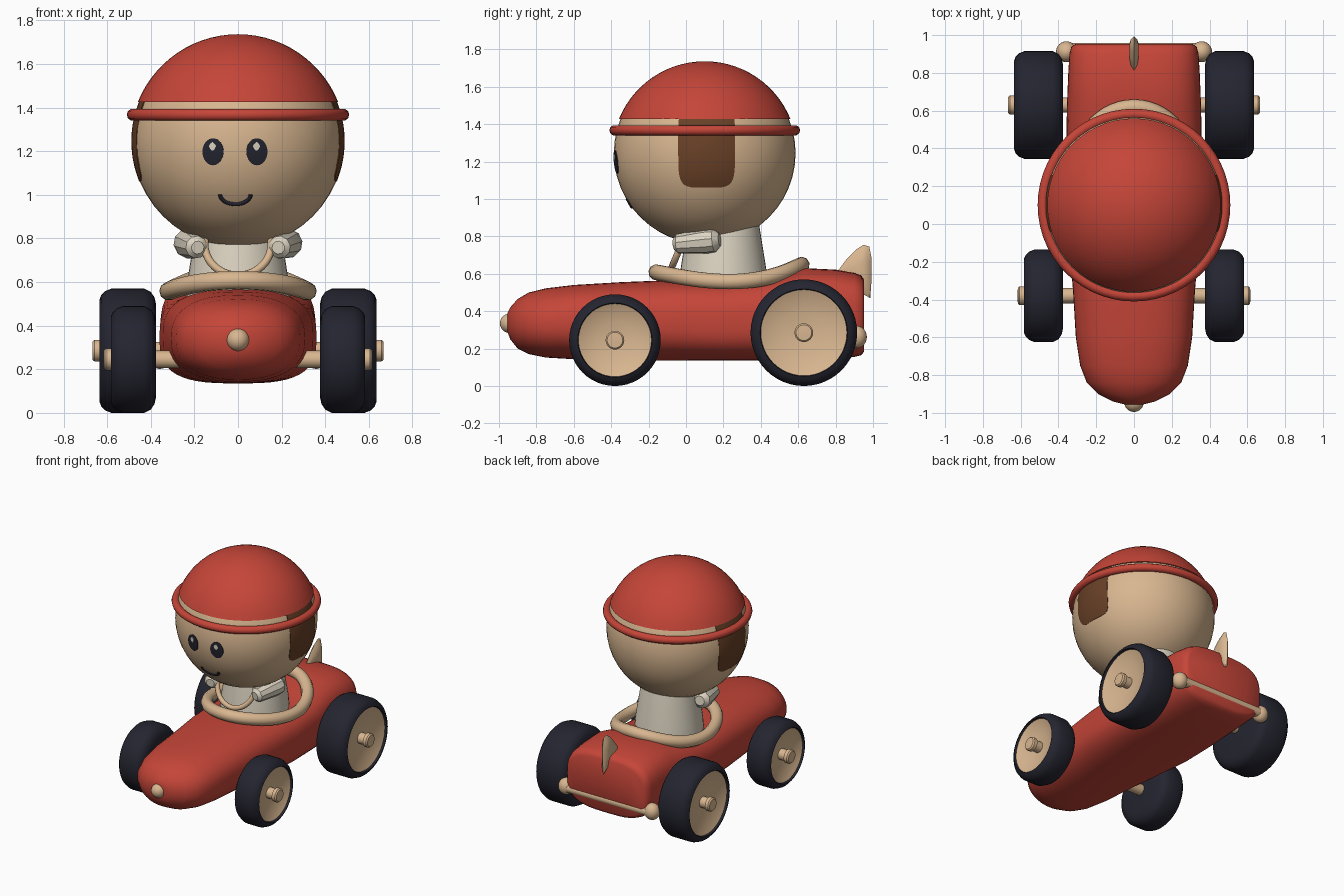
import bpy, bmesh
from math import sin, cos, pi, sqrt, copysign, radians
from mathutils import Vector

cube = bpy.data.objects.get("Cube")
if cube:
    bpy.data.objects.remove(cube)


def material(name, rgb):
    m = bpy.data.materials.new(name)
    m.use_nodes = True
    m.diffuse_color = (*rgb, 1)
    m.node_tree.nodes["Principled BSDF"].inputs["Base Color"].default_value = (*rgb, 1)
    return m


RED = material("red paint", (.56, .06, .04))
WOOD = material("pale wood", (.69, .47, .28))
CREAM = material("cream cloth", (.72, .66, .54))
DARK = material("dark rubber", (.018, .018, .03))
BROWN = material("brown hair", (.14, .052, .02))


def finish(obj, name, mat, angle=40):
    obj.name = name
    obj.data.materials.append(mat)
    bpy.ops.object.select_all(action='DESELECT')
    obj.select_set(True)
    bpy.context.view_layer.objects.active = obj
    bpy.ops.object.shade_smooth_by_angle(angle=radians(angle))
    return obj


def loft(name, rings, mat, angle=40):
    """Skin a row of equal point rings and cap both ends."""
    bm = bmesh.new()
    rows = [[bm.verts.new(p) for p in ring] for ring in rings]
    n = len(rows[0])
    for a, b in zip(rows, rows[1:]):
        for i in range(n):
            j = (i + 1) % n
            bm.faces.new((a[i], a[j], b[j], b[i]))
    bm.faces.new(rows[0])
    bm.faces.new(rows[-1])
    bmesh.ops.remove_doubles(bm, verts=bm.verts, dist=1e-5)
    bmesh.ops.recalc_face_normals(bm, faces=bm.faces)
    mesh = bpy.data.meshes.new(name)
    bm.to_mesh(mesh)
    bm.free()
    obj = bpy.data.objects.new(name, mesh)
    bpy.context.collection.objects.link(obj)
    return finish(obj, name, mat, angle)


def lathe(name, start, axis, profile, mat, sides=40, angle=40):
    """Turn (distance along axis, radius) pairs around an axis."""
    axis = Vector(axis).normalized()
    u = axis.orthogonal().normalized()
    v = axis.cross(u)
    turn = [2 * pi * i / sides for i in range(sides)]
    rings = [[Vector(start) + axis * d + (u * cos(t) + v * sin(t)) * max(r, 1e-4) for t in turn]
             for d, r in profile]
    return loft(name, rings, mat, angle)


def rod(name, a, b, ra, rb, mat, sides=24):
    d = Vector(b) - Vector(a)
    return lathe(name, a, d, [(0, ra), (d.length, rb)], mat, sides)


def ball(name, loc, r, mat, seg=24, scale=(1, 1, 1)):
    bpy.ops.mesh.primitive_uv_sphere_add(segments=seg, ring_count=seg // 2, radius=r, location=loc)
    obj = bpy.context.object
    obj.scale = scale
    return finish(obj, name, mat)


def tube(name, points, r, mat, cyclic=True):
    cu = bpy.data.curves.new(name, 'CURVE')
    cu.dimensions = '3D'
    cu.bevel_depth, cu.bevel_resolution, cu.use_fill_caps = r, 3, True
    sp = cu.splines.new('POLY')
    sp.points.add(len(points) - 1)
    for p, co in zip(sp.points, points):
        p.co = (*co, 1)
    sp.use_cyclic_u = cyclic
    obj = bpy.data.objects.new(name, cu)
    bpy.context.collection.objects.link(obj)
    bpy.ops.object.select_all(action='DESELECT')
    obj.select_set(True)
    bpy.context.view_layer.objects.active = obj
    bpy.ops.object.convert(target='MESH')
    return finish(bpy.context.object, name, mat, 60)


def oval(t, a, b, n=2):
    """Point on a superellipse."""
    c, s = cos(t), sin(t)
    return a * copysign(abs(c) ** (2 / n), c), b * copysign(abs(s) ** (2 / n), s)


def circle(n):
    return [2 * pi * i / n for i in range(n)]


# Car body: y, half width, bottom, top, squareness
sections = [
    (-.955, .05, .29, .39, 2), (-.94, .11, .25, .42, 2), (-.9, .19, .2, .465, 2.1),
    (-.84, .25, .17, .5, 2.2), (-.75, .285, .152, .522, 2.3), (-.6, .308, .143, .54, 2.4),
    (-.35, .323, .137, .555, 2.5), (-.1, .345, .135, .565, 2.7), (.2, .36, .135, .555, 3),
    (.45, .358, .135, .58, 3), (.63, .355, .137, .63, 3), (.8, .348, .145, .622, 3.1),
    (.9, .342, .155, .605, 3.2), (.938, .332, .165, .59, 3.2), (.953, .31, .185, .565, 3.2)]
body = []
for y, w, lo, hi, n in sections:
    pts = [oval(t, w, (hi - lo) / 2, n) for t in circle(48)]
    body.append([(x, y, (lo + hi) / 2 + z) for x, z in pts])
loft("car_body", body, RED, 50)
ball("nose_knob", (0, -.943, .335), .052, WOOD)

# Cockpit rim follows the saddle of the body
tube("cockpit_rim", [(.318 * cos(t), .23 + .388 * sin(t), .558 + (.07 + .02 * sin(t)) * sin(t) ** 2)
                     for t in circle(56)], .043, WOOD)

# Wheels and axles: name, y, tyre radius, hub radius, outer x, axle end x
for end, y, R, hub, out, tip in (("front", -.38, .245, .195, .582, .617),
                                 ("rear", .63, .285, .23, .635, .668)):
    rod(end + "_axle", (-tip + .03, y, R), (tip - .03, y, R), .04, .04, WOOD)
    for side, s in (("left", 1), ("right", -1)):
        inner = .375
        w = out - inner
        tyre = [(0, .04), (0, R - .075), (.008, R - .04), (.025, R - .015), (.055, R),
                (w - .055, R), (w - .025, R - .012), (w - .008, R - .03), (w, hub + .004),
                (w - .012, hub), (w - .07, hub), (w - .075, .04)]
        lathe(f"{end}_tyre_{side}", (s * inner, y, R), (s, 0, 0), tyre, DARK, 48)
        dish = [(w - .09, .04), (w - .09, hub + .004), (w - .014, hub + .002),
                (w - .03, hub * .85), (w - .05, hub * .5), (w - .058, 0)]
        lathe(f"{end}_hub_{side}", (s * inner, y, R), (s, 0, 0), dish, WOOD, 48)
        cap = [(0, 0), (0, .05), (.025, .05), (.034, .042), (.036, 0)]
        lathe(f"{end}_axle_cap_{side}", (s * (tip - .036), y, R), (s, 0, 0), cap, WOOD, 24)

# Rear bar with end knobs
rod("rear_bar", (-.36, .924, .26), (.36, .924, .26), .034, .034, WOOD)
for side, s in (("left", 1), ("right", -1)):
    ball("rear_bar_knob_" + side, (s * .358, .912, .262), .055, WOOD, scale=(1, 1, 1.1))

# Tail fin, lens shaped in section
edge = [(.8, .6), (.86, .68), (.91, .73), (.95, .755), (.98, .745), (.993, .68),
        (.993, .58), (.985, .47), (.93, .5)]
loft("tail_fin", [[(x, .93 + (y - .93) * k, .62 + (z - .62) * k) for y, z in edge]
                  for x, k in ((-.025, .35), (-.017, .75), (0, 1), (.017, .75), (.025, .35))], WOOD)

# Driver torso and sleeves
lathe("torso", (0, .2, .5), (0, 0, 1), [(0, .24), (.12, .23), (.4, .185)], CREAM)
for side, s in (("left", 1), ("right", -1)):
    a, b = Vector((s * .185, -.065, .758)), Vector((s * .24, .18, .782))
    length = (b - a).length
    lathe("sleeve_" + side, a, b - a, [(0, .03), (.02, .052), (length * .7, .068),
                                       (length - .03, .064), (length, .035)], CREAM, 10, 30)

# Steering wheel, tilted back
tube("steering_wheel", [(.153 * cos(t), -.018 + .06 * sin(t), .772 + .142 * sin(t))
                        for t in circle(40)], .018, WOOD)

# Head and helmet
HEAD, RAD = Vector((0, .1, 1.245)), .486
ball("head", HEAD, RAD, WOOD, 48)
dome = [(.495 * sin(a), .495 * cos(a)) for a in (radians(90 - i * 68 / 14) for i in range(15))]
dome += [(.185, .43), (.3, .3)]
lathe("helmet", HEAD - Vector((0, 0, .004)), (0, 0, 1), dome, RED, 56)
tube("helmet_rim", [(.482 * cos(t), .1 + .482 * sin(t), 1.367) for t in circle(56)], .028, RED)


def head_patch(name, cu, cv, a, b, lift, mat, side=0, n=2, rings=6):
    """Thin plate on the head: facing front, or facing a side when side is 1 or -1."""
    rows = []
    for k in range(rings + 1):
        row = []
        for t in circle(32):
            u, v = oval(t, max(a * k / rings, 1e-4), max(b * k / rings, 1e-4), n)
            u, v = cu + u, cv + v - HEAD.z
            d = sqrt((RAD + lift) ** 2 - u * u - v * v)
            row.append(HEAD + (Vector((side * d, u, v)) if side else Vector((u, -d, v))))
        rows.append(row)
    # Turn the edge down into the head
    rows.append([HEAD + (p - HEAD) * (RAD - .006) / (RAD + lift) for p in rows[-1]])
    return loft(name, rows, mat)


# Hair patches, eyes and smile
for side, s in (("left", 1), ("right", -1)):
    head_patch("hair_" + side, .01, 1.285, .152, .225, .003, BROWN, side=s, n=5, rings=10)
    x = -.014 + s * .101
    head_patch("eye_" + side, x, 1.197, .048, .062, .004, DARK)
    head_patch("eye_glint_" + side, x - .002, 1.222, .016, .02, .007, CREAM, n=1.4, rings=2)
smile = []
for i in range(17):
    t = pi + pi * i / 16
    x, z = -.012 + .07 * cos(t), 1.003 + .045 * sin(t) - HEAD.z
    smile.append(HEAD + Vector((x, -sqrt((RAD - .003) ** 2 - x * x - z * z), z)))
tube("smile", smile, .01, DARK, cyclic=False)
